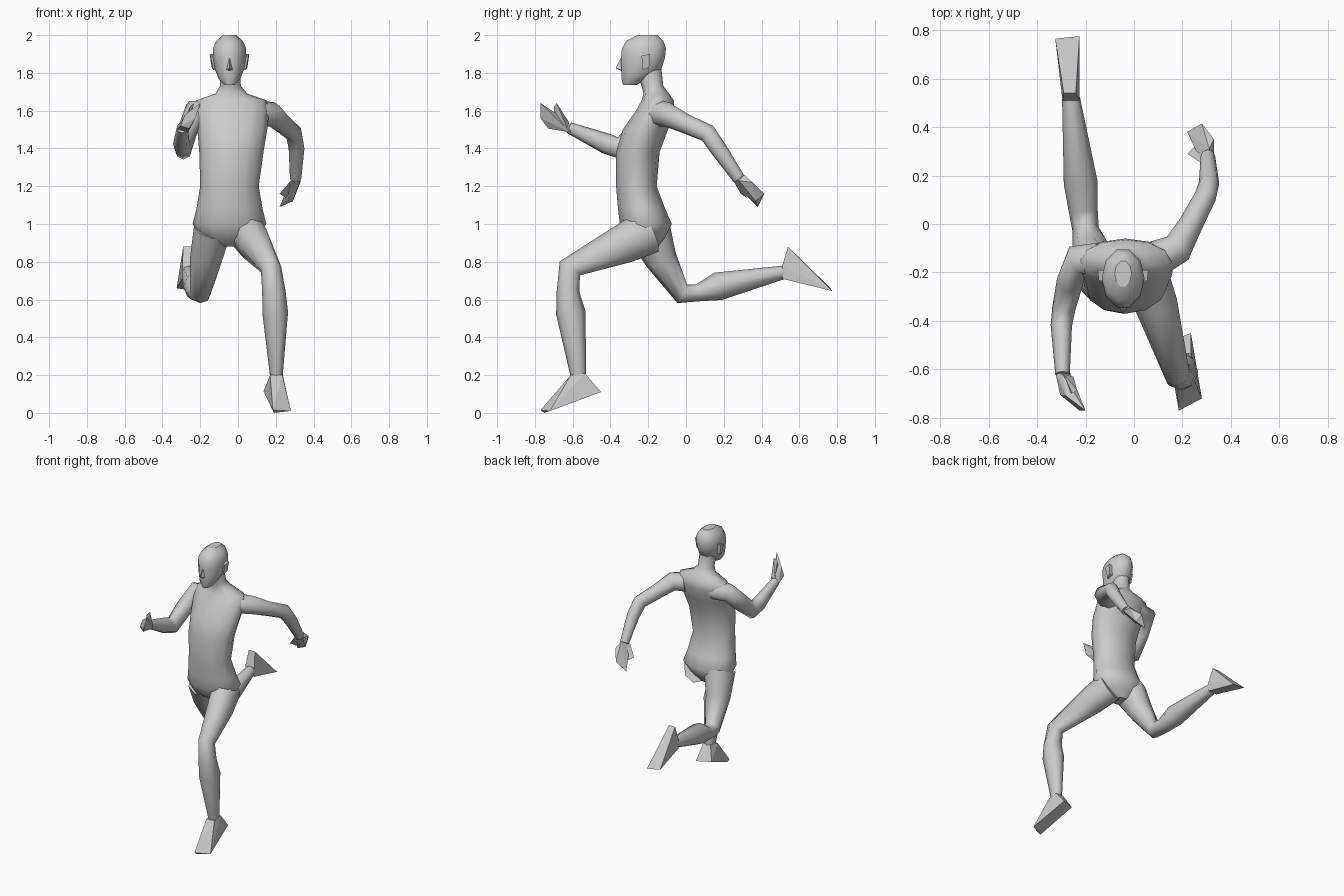
import bpy, bmesh, math
from mathutils import Vector

def finish(bm, name, smooth):
    bmesh.ops.recalc_face_normals(bm, faces=bm.faces)
    me = bpy.data.meshes.new(name)
    bm.to_mesh(me)
    bm.free()
    for p in me.polygons:
        p.use_smooth = smooth and len(p.vertices) == 4
    ob = bpy.data.objects.new(name, me)
    bpy.context.collection.objects.link(ob)
    return ob

def loft(name, stations, ref, sides=8, level=False):
    """Tube through (x, y, z, radius along ref, radius across)."""
    bm = bmesh.new()
    pts = [Vector(s[:3]) for s in stations]
    rings = []
    for i, s in enumerate(stations):
        t = Vector()
        if i:
            t += (pts[i] - pts[i - 1]).normalized()
        if i < len(pts) - 1:
            t += (pts[i + 1] - pts[i]).normalized()
        t = Vector((0, 0, 1)) if level else t.normalized()
        r = Vector(ref)
        a = (r - t * r.dot(t)).normalized()
        b = t.cross(a)
        rings.append([bm.verts.new(pts[i] + a * s[3] * math.cos(k) + b * s[4] * math.sin(k))
                      for k in [2 * math.pi * j / sides for j in range(sides)]])
    for r0, r1 in zip(rings, rings[1:]):
        for j in range(sides):
            k = (j + 1) % sides
            bm.faces.new((r0[j], r0[k], r1[k], r1[j]))
    bm.faces.new(rings[0])
    bm.faces.new(rings[-1])
    return finish(bm, name, True)

def hull(name, pts):
    bm = bmesh.new()
    for p in pts:
        bm.verts.new(p)
    res = bmesh.ops.convex_hull(bm, input=bm.verts[:])
    junk = [v for v in res["geom_interior"] if isinstance(v, bmesh.types.BMVert)]
    bmesh.ops.delete(bm, geom=junk, context='VERTS')
    return finish(bm, name, False)

X, Z = (1, 0, 0), (0, 0, 1)
CX = -0.045

# torso and neck: (z, half width, front y, back y, centre x)
def upright(name, rows, sides):
    loft(name, [(c, (f + b) / 2, z, w, (b - f) / 2) for z, w, f, b, c in rows], X, sides, True)

upright("torso", [
    (0.88, 0.05, -0.25, -0.15, -0.05), (0.93, 0.15, -0.32, -0.11, -0.05),
    (1.00, 0.195, -0.35, -0.075, -0.045), (1.08, 0.175, -0.36, -0.11, -0.045),
    (1.20, 0.155, -0.37, -0.155, -0.045), (1.38, 0.17, -0.37, -0.14, -0.035),
    (1.50, 0.185, -0.335, -0.095, -0.03), (1.60, 0.20, -0.265, -0.06, -0.035),
    (1.655, 0.185, -0.235, -0.065, -0.035), (1.69, 0.085, -0.225, -0.09, -0.035),
    (1.73, 0.055, -0.235, -0.12, -0.04), (1.82, 0.055, -0.26, -0.13, CX)], 12)

# head
upright("head", [
    (1.735, 0.028, -0.335, -0.26, CX), (1.77, 0.058, -0.345, -0.20, CX),
    (1.82, 0.078, -0.348, -0.125, CX), (1.88, 0.088, -0.35, -0.105, CX),
    (1.93, 0.088, -0.345, -0.10, CX), (1.97, 0.07, -0.32, -0.115, CX),
    (2.00, 0.035, -0.26, -0.15, CX)], 10)
hull("nose", [(CX, -0.345, 1.88), (CX, -0.372, 1.825), (CX - 0.02, -0.335, 1.815),
              (CX + 0.02, -0.335, 1.815), (CX, -0.34, 1.81)])
for s, side in ((-1, "right"), (1, "left")):
    hull(side + "_ear", [(CX + s * o, y, z) for y, z, w in
         ((-0.235, 1.89, 0.10), (-0.19, 1.90, 0.105), (-0.195, 1.83, 0.095), (-0.23, 1.815, 0.085))
         for o in (0.065, w)])

# legs
loft("left_leg", [(0.045, -0.20, 0.96, 0.095, 0.12), (0.09, -0.33, 0.895, 0.09, 0.105),
                  (0.175, -0.615, 0.765, 0.055, 0.065), (0.19, -0.625, 0.64, 0.062, 0.06),
                  (0.197, -0.61, 0.53, 0.068, 0.078), (0.203, -0.57, 0.20, 0.034, 0.042)], X)
loft("right_leg", [(-0.135, -0.20, 0.97, 0.10, 0.12), (-0.17, -0.13, 0.81, 0.085, 0.085),
                   (-0.20, -0.02, 0.63, 0.055, 0.055), (-0.21, 0.06, 0.635, 0.06, 0.045),
                   (-0.22, 0.17, 0.67, 0.07, 0.075), (-0.26, 0.52, 0.745, 0.037, 0.035)], X)

# feet
hull("left_foot", [(0.17, -0.61, 0.20), (0.235, -0.61, 0.20), (0.175, -0.535, 0.21), (0.235, -0.535, 0.21),
                   (0.135, -0.49, 0.115), (0.235, -0.45, 0.11), (0.185, -0.77, 0.015), (0.28, -0.72, 0.01),
                   (0.19, -0.75, 0.0)])
hull("right_foot", [(-0.295, 0.51, 0.71), (-0.225, 0.51, 0.71), (-0.295, 0.51, 0.78), (-0.225, 0.51, 0.78),
                    (-0.29, 0.54, 0.88), (-0.24, 0.54, 0.88), (-0.325, 0.765, 0.66), (-0.225, 0.775, 0.645)])

# arms
loft("left_arm", [(0.10, -0.14, 1.585, 0.07, 0.075), (0.18, -0.10, 1.58, 0.066, 0.065),
                  (0.235, 0.0, 1.53, 0.052, 0.05), (0.295, 0.115, 1.48, 0.05, 0.045),
                  (0.31, 0.17, 1.40, 0.045, 0.042), (0.305, 0.28, 1.24, 0.033, 0.03)], Z)
loft("right_arm", [(-0.13, -0.15, 1.585, 0.07, 0.075), (-0.235, -0.15, 1.59, 0.066, 0.065),
                   (-0.265, -0.24, 1.50, 0.06, 0.055), (-0.29, -0.35, 1.40, 0.06, 0.048),
                   (-0.30, -0.42, 1.425, 0.055, 0.044), (-0.295, -0.62, 1.51, 0.03, 0.03)], Z)

# hands with separate thumbs
hull("left_hand", [(0.28, 0.25, 1.23), (0.33, 0.28, 1.23), (0.31, 0.31, 1.26), (0.33, 0.35, 1.22),
                   (0.28, 0.415, 1.16), (0.22, 0.38, 1.09), (0.27, 0.33, 1.14), (0.29, 0.37, 1.12)])
hull("left_thumb", [(0.28, 0.25, 1.23), (0.31, 0.29, 1.24), (0.22, 0.29, 1.16), (0.25, 0.32, 1.14), (0.30, 0.32, 1.18)])
hull("right_hand", [(-0.325, -0.61, 1.50), (-0.265, -0.61, 1.485), (-0.295, -0.62, 1.54), (-0.305, -0.705, 1.52),
                    (-0.26, -0.73, 1.505), (-0.20, -0.77, 1.64), (-0.225, -0.77, 1.56), (-0.28, -0.71, 1.58)])
hull("right_thumb", [(-0.29, -0.62, 1.54), (-0.25, -0.63, 1.51), (-0.235, -0.685, 1.64),
                     (-0.255, -0.70, 1.62), (-0.27, -0.69, 1.52)])
